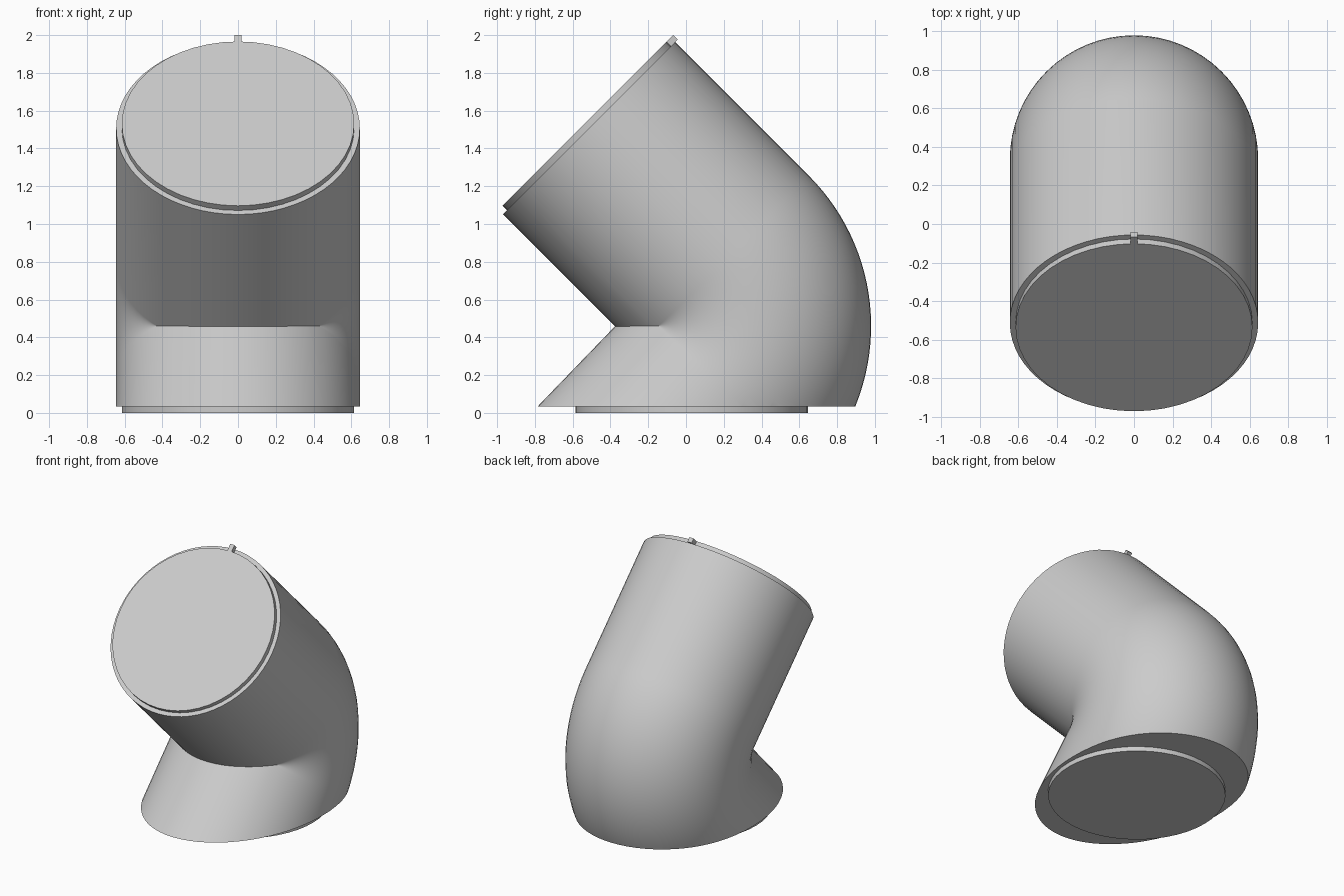
import bpy, bmesh, math
from mathutils import Vector, Matrix

if "Cube" in bpy.data.objects:
    bpy.data.objects.remove(bpy.data.objects["Cube"])

R_TUBE = 0.645          # tube radius
R_BEND = 0.48           # bend radius of the centre line
PIVOT = Vector((0, -0.145, 0.46))
BASE_Z = 0.035
SEG = 64

grey = bpy.data.materials.new("light_grey")
grey.diffuse_color = (0.6, 0.6, 0.6, 1)
grey.use_nodes = True
grey.node_tree.nodes["Principled BSDF"].inputs["Base Color"].default_value = grey.diffuse_color


def finish(name, bm, smooth=True):
    bmesh.ops.recalc_face_normals(bm, faces=bm.faces)
    mesh = bpy.data.meshes.new(name)
    bm.to_mesh(mesh)
    bm.free()
    obj = bpy.data.objects.new(name, mesh)
    bpy.context.collection.objects.link(obj)
    mesh.materials.append(grey)
    if smooth:
        bpy.ops.object.select_all(action='DESELECT')
        obj.select_set(True)
        bpy.context.view_layer.objects.active = obj
        bpy.ops.object.shade_smooth_by_angle(angle=math.radians(35))
    return obj


def section(angle, run=0.0):
    """Centre and outward direction of a tube section on the bend."""
    out = Vector((0, math.cos(angle), math.sin(angle)))
    along = Vector((0, -math.sin(angle), math.cos(angle)))
    return PIVOT + out * R_BEND + along * run, out


# Elbow pipe: straight lower leg, tight bend, straight upper leg
low, high = math.radians(-44), math.radians(45)
sections = [section(low, -1.3)]
sections += [section(low + (high - low) * i / 32) for i in range(33)]
sections += [section(high, 1.0)]
bm = bmesh.new()
rings = []
for centre, out in sections:
    ring = []
    for k in range(SEG):
        a = 2 * math.pi * k / SEG
        ring.append(bm.verts.new(centre + out * R_TUBE * math.cos(a)
                                 + Vector((R_TUBE * math.sin(a), 0, 0))))
    rings.append(ring)
for a, b in zip(rings, rings[1:]):
    for k in range(SEG):
        n = (k + 1) % SEG
        bm.faces.new((a[k], a[n], b[n], b[k]))
bm.faces.new(rings[-1])
# Level cut at the foot, closed with a flat face
cut = bmesh.ops.bisect_plane(bm, geom=bm.verts[:] + bm.edges[:] + bm.faces[:],
                             plane_co=(0, 0, BASE_Z), plane_no=(0, 0, 1),
                             clear_inner=True)
rim = [e for e in cut["geom_cut"] if isinstance(e, bmesh.types.BMEdge)]
bmesh.ops.holes_fill(bm, edges=rim, sides=0)
finish("elbow_pipe", bm)

# Raised end discs
top_centre, top_out = section(high, 1.0)
tilt = Matrix.Translation(top_centre) @ Matrix.Rotation(high, 4, 'X')


def disc(name, frame):
    bm = bmesh.new()
    bmesh.ops.create_cone(bm, cap_ends=True, segments=48, radius1=0.615,
                          radius2=0.615, depth=0.035,
                          matrix=frame @ Matrix.Translation((0, 0, 0.0175)))
    finish(name, bm)


disc("top_disc", tilt)
disc("base_disc", Matrix.Translation((0, 0.03, 0)))

# Small locating key on the upper rim
bm = bmesh.new()
bmesh.ops.create_cube(bm, size=1, matrix=tilt @ Matrix.Translation((0, 0.63, 0.0175))
                      @ Matrix.Diagonal((0.036, 0.07, 0.035, 1)))
finish("locating_key", bm, smooth=False)
